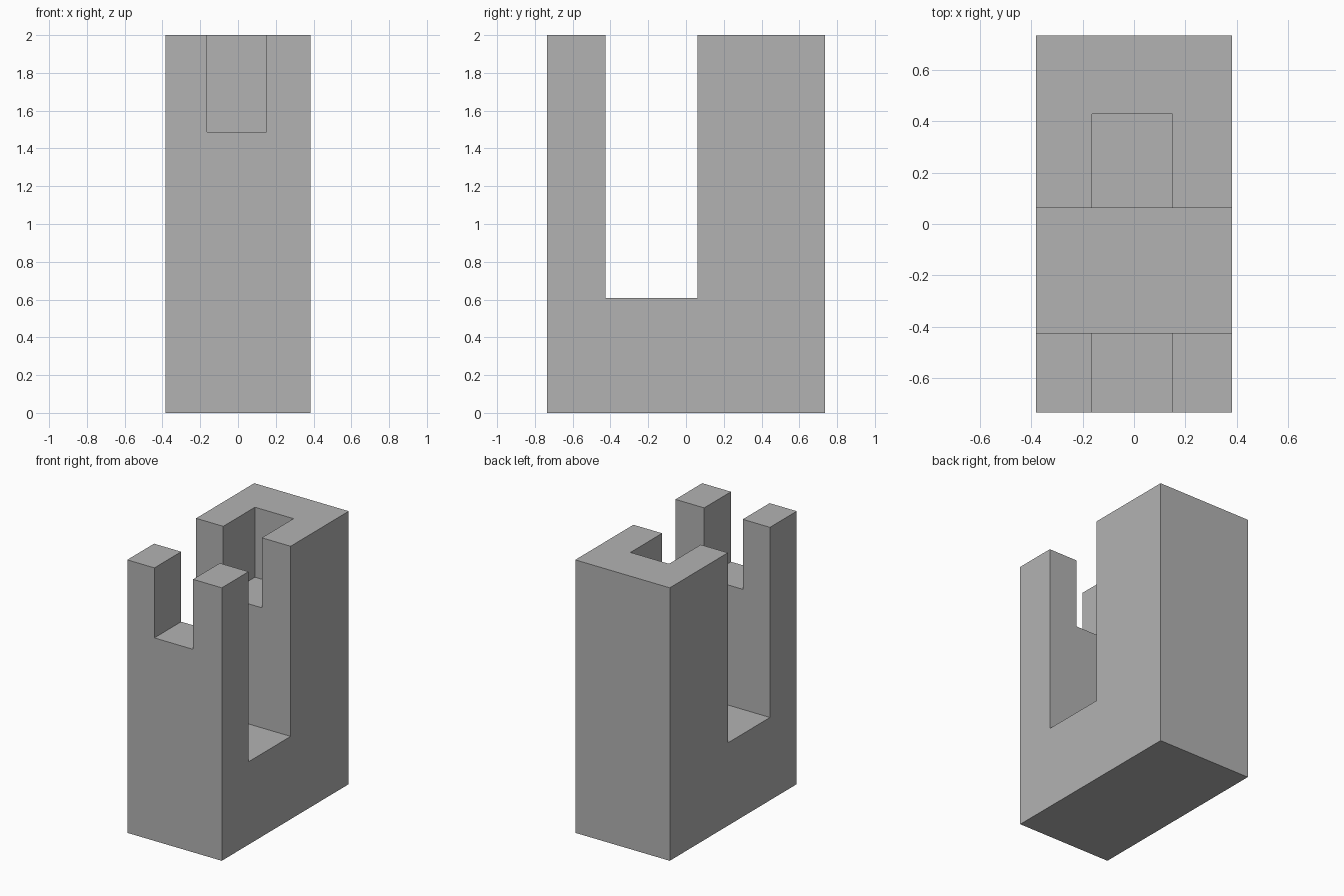
import bpy
import bmesh

cube = bpy.data.objects.get("Cube")
if cube:
    bpy.data.objects.remove(cube, do_unlink=True)

HALF_X, HALF_Y, HEIGHT = 0.383, 0.735, 2.0
SLOT_FRONT, SLOT_BACK, SLOT_FLOOR = -0.425, 0.062, 0.607
NOTCH_LEFT, NOTCH_RIGHT, NOTCH_FLOOR, NOTCH_BACK = 0.15, -0.163, 1.487, 0.429

grey = bpy.data.materials.new("plain grey")
grey.use_nodes = True
colour = (0.45, 0.45, 0.45, 1)
grey.diffuse_color = colour
grey.node_tree.nodes["Principled BSDF"].inputs["Base Color"].default_value = colour


def extrude_profile(name, points, to_3d, offset):
    """Solid made by extruding a flat outline."""
    bm = bmesh.new()
    face = bm.faces.new([bm.verts.new(to_3d(a, b)) for a, b in points])
    result = bmesh.ops.extrude_face_region(bm, geom=[face])
    verts = [v for v in result["geom"] if isinstance(v, bmesh.types.BMVert)]
    bmesh.ops.translate(bm, verts=verts, vec=offset)
    bmesh.ops.recalc_face_normals(bm, faces=bm.faces)
    mesh = bpy.data.meshes.new(name)
    bm.to_mesh(mesh)
    bm.free()
    mesh.materials.append(grey)
    obj = bpy.data.objects.new(name, mesh)
    bpy.context.collection.objects.link(obj)
    return obj


# Block with the wide slot running from side to side
block = extrude_profile(
    "slotted_block",
    [(-HALF_Y, 0), (HALF_Y, 0), (HALF_Y, HEIGHT), (SLOT_BACK, HEIGHT),
     (SLOT_BACK, SLOT_FLOOR), (SLOT_FRONT, SLOT_FLOOR),
     (SLOT_FRONT, HEIGHT), (-HALF_Y, HEIGHT)],
    lambda y, z: (-HALF_X, y, z), (2 * HALF_X, 0, 0))

# Narrow notch through the front wall and into the back wall
top = HEIGHT + 0.2
front = -HALF_Y - 0.2
cutter = extrude_profile(
    "notch_cutter",
    [(NOTCH_RIGHT, NOTCH_FLOOR), (NOTCH_LEFT, NOTCH_FLOOR),
     (NOTCH_LEFT, top), (NOTCH_RIGHT, top)],
    lambda x, z: (x, front, z), (0, NOTCH_BACK - front, 0))
cutter.hide_render = True
cutter.hide_viewport = True

cut = block.modifiers.new("notch", 'BOOLEAN')
cut.operation = 'DIFFERENCE'
cut.solver = 'EXACT'
cut.object = cutter
